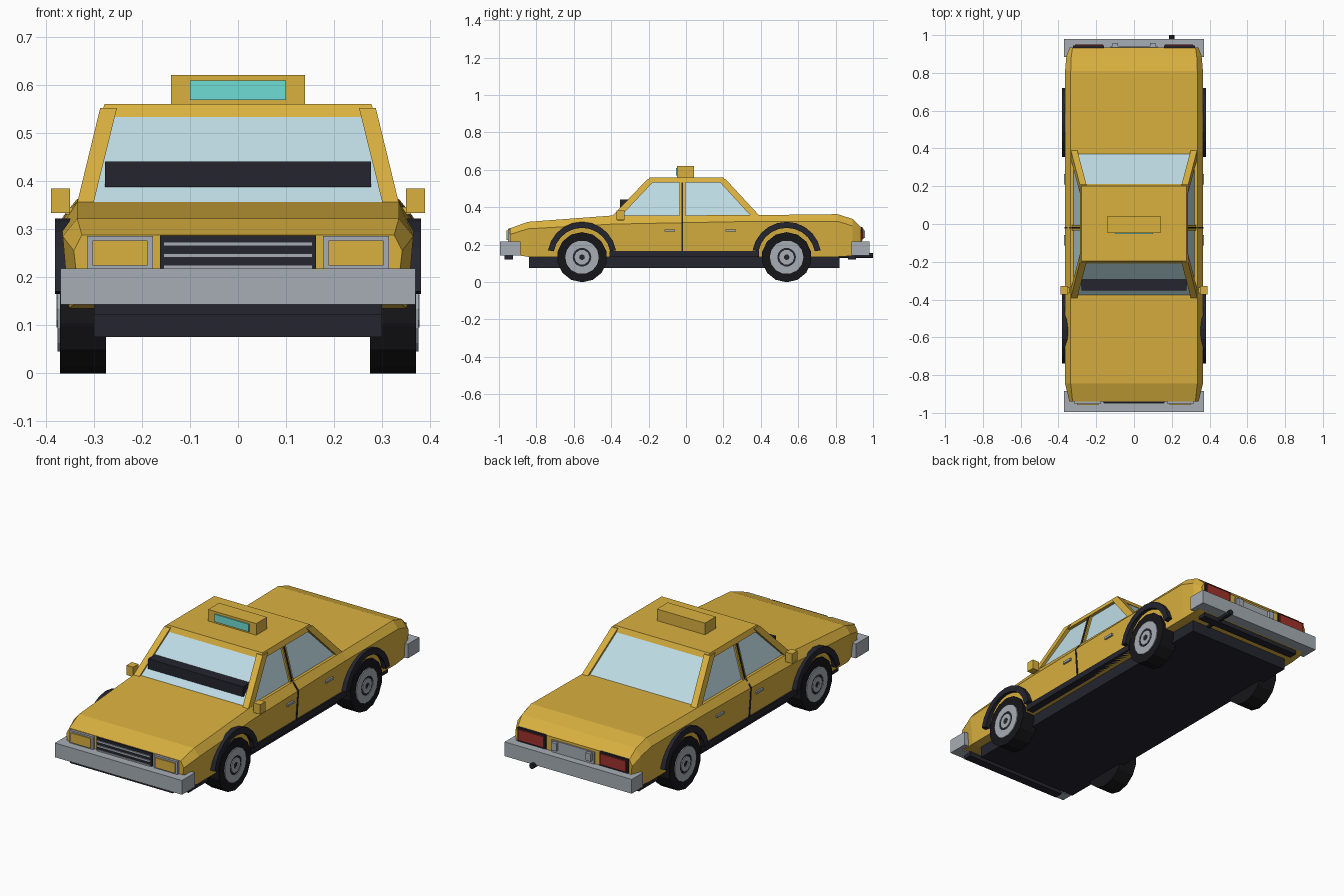
import bpy, bmesh, math

if "Cube" in bpy.data.objects:
    bpy.data.objects.remove(bpy.data.objects["Cube"])


def mat(name, r, g, b):
    m = bpy.data.materials.new(name)
    m.diffuse_color = (r, g, b, 1)
    m.use_nodes = True
    m.node_tree.nodes["Principled BSDF"].inputs["Base Color"].default_value = m.diffuse_color
    return m


YELLOW = mat("taxi yellow", 0.70, 0.44, 0.05)
BLACK = mat("black trim", 0.018, 0.018, 0.028)
RUBBER = mat("tyre rubber", 0.008, 0.008, 0.010)
GREY = mat("metal grey", 0.38, 0.42, 0.46)
GLASS = mat("pale blue glass", 0.52, 0.72, 0.79)
TEAL = mat("sign teal", 0.16, 0.72, 0.66)
RED = mat("lamp red", 0.35, 0.032, 0.026)


def finish(name, bm, m):
    bmesh.ops.recalc_face_normals(bm, faces=bm.faces)
    me = bpy.data.meshes.new(name)
    bm.to_mesh(me)
    bm.free()
    me.materials.append(m)
    ob = bpy.data.objects.new(name, me)
    bpy.context.collection.objects.link(ob)
    return ob


def hull(name, pts, m, mirror=False):
    """Convex solid around points, optionally repeated on the other side."""
    bm = bmesh.new()
    for s in ((1, -1) if mirror else (1,)):
        vs = [bm.verts.new((s * x, y, z)) for x, y, z in pts]
        bmesh.ops.convex_hull(bm, input=vs)
    bmesh.ops.dissolve_limit(bm, angle_limit=0.01, verts=bm.verts, edges=bm.edges)
    return finish(name, bm, m)


def rect(x0, x1, y0, y1, z):
    return [(x, y, z) for x in (x0, x1) for y in (y0, y1)]


def box(name, x, y, z, m, mirror=False):
    return hull(name, rect(*x, *y, z[0]) + rect(*x, *y, z[1]), m, mirror)


def ring(name, y, z, x0, x1, r0, r1, m, n=14, a0=0.0, a1=2 * math.pi):
    """Ring (or disc, or arc) about an axis along x, on both sides."""
    bm = bmesh.new()
    closed = a1 - a0 > 6.28
    for s in (1, -1):
        loops = []
        for i in range(n if closed else n + 1):
            a = a0 + (a1 - a0) * i / n
            loops.append([bm.verts.new((s * x, y + r * math.cos(a), z + r * math.sin(a)))
                          for x, r in ((x0, r0), (x1, r0), (x1, r1), (x0, r1))])
        for i in range(n):
            p, q = loops[i], loops[(i + 1) % len(loops)]
            for k in range(4):
                bm.faces.new((p[k], p[(k + 1) % 4], q[(k + 1) % 4], q[k]))
        if not closed:
            bm.faces.new(loops[0])
            bm.faces.new(loops[-1])
    bmesh.ops.remove_doubles(bm, verts=bm.verts, dist=1e-4)
    return finish(name, bm, m)


# Lower body: cross-sections (y, top half width, top z, crease half width, crease z, bottom half width, bottom z)
stations = [
    (-0.94, 0.325, 0.288, 0.342, 0.255, 0.33, 0.15),
    (-0.845, 0.335, 0.322, 0.365, 0.285, 0.352, 0.135),
    (-0.39, 0.335, 0.356, 0.365, 0.310, 0.352, 0.135),
    (0.385, 0.335, 0.358, 0.365, 0.325, 0.352, 0.135),
    (0.81, 0.335, 0.363, 0.365, 0.325, 0.352, 0.135),
    (0.89, 0.332, 0.338, 0.358, 0.300, 0.348, 0.14),
    (0.935, 0.325, 0.293, 0.340, 0.265, 0.33, 0.15)]
bm = bmesh.new()
rows = []
for y, wt, zt, wm, zm, wb, zb in stations:
    half = [(wb, zb), (wm, zm), (wt, zt)]
    rows.append([bm.verts.new((x, y, z)) for x, z in
                 half + [(-x, z) for x, z in reversed(half)]])
for a, b in zip(rows, rows[1:]):
    for k in range(6):
        bm.faces.new((a[k], a[(k + 1) % 6], b[(k + 1) % 6], b[k]))
bm.faces.new(rows[0])
bm.faces.new(rows[-1])
finish("body", bm, YELLOW)

# Underbody and sills
box("underbody", (-0.30, 0.30), (-0.84, 0.82), (0.075, 0.145), BLACK)
box("sill", (0.32, 0.362), (-0.41, 0.39), (0.135, 0.165), BLACK, True)

# Cabin: glass, roof and pillars
hull("cabin_glass", rect(-0.322, 0.322, -0.383, 0.378, 0.35)
     + rect(-0.268, 0.268, -0.198, 0.203, 0.54), GLASS)
hull("roof", rect(-0.287, 0.287, -0.208, 0.213, 0.533)
     + rect(-0.278, 0.278, -0.195, 0.20, 0.56), YELLOW)
hull("front_pillar", rect(0.302, 0.336, -0.397, -0.350, 0.35)
     + rect(0.252, 0.287, -0.205, -0.160, 0.552), YELLOW, True)
hull("rear_pillar", rect(0.302, 0.336, 0.350, 0.397, 0.35)
     + rect(0.252, 0.287, 0.165, 0.210, 0.552), YELLOW, True)
hull("middle_pillar", rect(0.30, 0.330, -0.034, -0.004, 0.35)
     + rect(0.25, 0.278, -0.034, -0.004, 0.54), YELLOW, True)
hull("pillar_gap", rect(0.30, 0.333, -0.025, -0.015, 0.35)
     + rect(0.25, 0.281, -0.025, -0.015, 0.54), BLACK, True)
hull("door_gap", rect(0.34, 0.357, -0.025, -0.015, 0.16)
     + rect(0.34, 0.367, -0.025, -0.015, 0.318)
     + rect(0.32, 0.337, -0.025, -0.015, 0.356), BLACK, True)
box("windscreen_bar", (-0.277, 0.277), (-0.352, -0.288), (0.388, 0.441), BLACK)

# Roof sign
box("roof_sign", (-0.14, 0.14), (-0.048, 0.042), (0.555, 0.621), YELLOW)
box("sign_panel", (-0.10, 0.10), (-0.054, -0.046), (0.569, 0.609), TEAL)

# Mirrors and door handles
box("mirror", (0.350, 0.389), (-0.372, -0.328), (0.333, 0.384), YELLOW, True)
box("mirror_arm", (0.32, 0.36), (-0.365, -0.335), (0.330, 0.346), YELLOW, True)
for y in (-0.087, 0.238):
    box("door_handle", (0.35, 0.371), (y - 0.028, y + 0.028), (0.270, 0.282), GREY, True)

# Bumpers with wrapped ends and dark lower lips
for name, s, y in (("front", -1, 0.995), ("rear", 1, 0.98)):
    box(name + "_bumper", (-0.37, 0.37), (s * (y - 0.06), s * y), (0.143, 0.218), GREY)
    box(name + "_bumper_end", (0.345, 0.37), (s * 0.885, s * (y - 0.02)), (0.143, 0.218), GREY, True)
    lip = (-0.97, -0.925) if s < 0 else (0.865, 0.91)
    box(name + "_lip", (-0.30, 0.30), lip, (0.122, 0.155), BLACK)

# Grille and headlights
box("grille", (-0.162, 0.162), (-0.948, -0.92), (0.205, 0.287), BLACK)
for z in (0.221, 0.245, 0.269):
    box("grille_slat", (-0.155, 0.155), (-0.953, -0.94), (z - 0.004, z + 0.004), GREY)
box("headlight_frame", (0.177, 0.314), (-0.953, -0.91), (0.212, 0.285), GREY, True)
box("headlight_lens", (0.188, 0.303), (-0.959, -0.95), (0.224, 0.276), YELLOW, True)

# Rear lamps, plate and exhaust
box("rear_lamp_frame", (0.158, 0.322), (0.90, 0.944), (0.222, 0.295), BLACK, True)
box("rear_lamp", (0.165, 0.313), (0.94, 0.95), (0.230, 0.287), RED, True)
box("rear_plate", (-0.125, 0.125), (0.925, 0.942), (0.215, 0.280), GREY)
box("plate_lamp", (0.085, 0.115), (0.94, 0.958), (0.235, 0.275), GREY, True)
bm = bmesh.new()
bmesh.ops.create_cone(bm, cap_ends=True, segments=8, radius1=0.014, radius2=0.014, depth=0.2)
ob = finish("exhaust", bm, BLACK)
ob.location = (0.2, 0.90, 0.142)
ob.rotation_euler = (math.pi / 2, 0, 0)

# Wheels and arches
for y in (-0.556, 0.538):
    ring("tyre", y, 0.133, 0.275, 0.371, 0, 0.134, RUBBER, a0=math.pi / 14, a1=math.pi / 14 + 2 * math.pi)
    ring("wheel_rim", y, 0.133, 0.36, 0.376, 0.05, 0.09, GREY)
    ring("wheel_dish", y, 0.133, 0.36, 0.373, 0, 0.055, BLACK)
    ring("wheel_hub", y, 0.133, 0.36, 0.378, 0.015, 0.040, GREY, 10)
    ring("wheel_arch", y, 0.137, 0.33, 0.381, 0.153, 0.185, BLACK, 10, 0.18, math.pi - 0.18)
